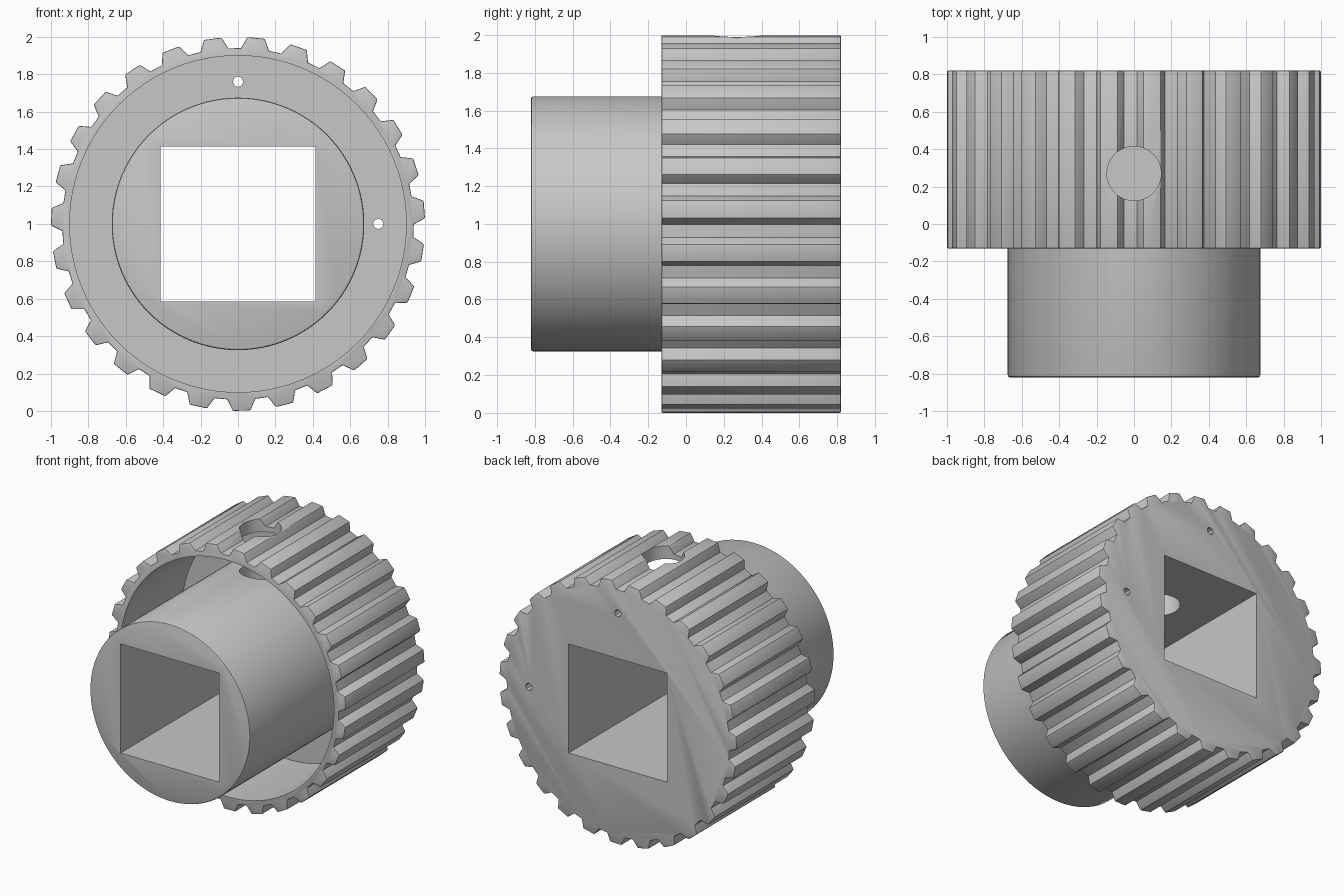
import bpy, bmesh, math
from mathutils import Matrix, Vector

cube = bpy.data.objects.get("Cube")
if cube:
    bpy.data.objects.remove(cube, do_unlink=True)

TEETH, ROOT_R, TIP_R = 27, 0.94, 1.0
FRONT, RIM, FLOOR, BACK = -0.82, -0.13, 0.61, 0.82
CENTRE = Vector((0, 0, 1))

steel = bpy.data.materials.new("plain grey")
steel.use_nodes = True
steel.diffuse_color = (0.57, 0.57, 0.57, 1)
steel.node_tree.nodes["Principled BSDF"].inputs["Base Color"].default_value = steel.diffuse_color


def prism(name, points, y0, y1):
    """Extrude an x/z outline from y0 to y1 around the axle."""
    bm = bmesh.new()
    face = bm.faces.new([bm.verts.new((x, y0, z + 1)) for x, z in points])
    new = bmesh.ops.extrude_face_region(bm, geom=[face])["geom"]
    bmesh.ops.translate(bm, vec=(0, y1 - y0, 0),
                        verts=[v for v in new if isinstance(v, bmesh.types.BMVert)])
    bmesh.ops.recalc_face_normals(bm, faces=bm.faces)
    mesh = bpy.data.meshes.new(name)
    bm.to_mesh(mesh)
    bm.free()
    mesh.materials.append(steel)
    obj = bpy.data.objects.new(name, mesh)
    bpy.context.collection.objects.link(obj)
    return obj


def circle(r, n, cx=0, cz=0):
    return [(cx + r * math.cos(math.tau * i / n), cz + r * math.sin(math.tau * i / n))
            for i in range(n)]


def soften(obj, width, angle):
    mod = obj.modifiers.new("soft edges", "BEVEL")
    mod.width, mod.segments = width, 2
    mod.limit_method, mod.angle_limit = "ANGLE", math.radians(angle)


def combine(obj, other, operation):
    other.hide_render = True
    mod = obj.modifiers.new(operation.lower(), "BOOLEAN")
    mod.operation, mod.solver, mod.object = operation, "EXACT", other


# Toothed pulley outline: trapezoid teeth, one just off the lowest point
outline = []
for i in range(TEETH):
    a = math.radians(-88.9) + math.tau * i / TEETH
    for offset, r in ((-0.08, ROOT_R), (-0.047, TIP_R), (0.047, TIP_R), (0.08, ROOT_R)):
        outline.append((r * math.cos(a + offset), r * math.sin(a + offset)))
pulley = prism("toothed_pulley", outline, RIM, BACK)
soften(pulley, 0.006, 60)

# Recess behind the rim, leaving the back plate
pocket = prism("pocket_cutter", circle(0.9, 96), RIM - 0.2, FLOOR)
combine(pulley, pocket, "DIFFERENCE")

# Round hub joined to the back plate
hub = prism("hub", circle(0.675, 96), FRONT, (FLOOR + BACK) / 2)
soften(hub, 0.012, 60)
combine(pulley, hub, "UNION")

# Square bore through everything
s = 0.415
bore = prism("bore_cutter", [(-s, -s), (s, -s), (s, s), (-s, s)], FRONT - 0.1, BACK + 0.1)
combine(pulley, bore, "DIFFERENCE")

# Two pin holes in the back plate
pins = [prism("pin_hole_cutter", circle(0.028, 8, x, z), FLOOR - 0.1, BACK + 0.1)
        for x, z in ((0, 0.76), (0.75, 0))]
# Screw hole from the top of the rim down into the bore
screw = prism("screw_hole_cutter", circle(0.145, 48), -0.5, 0.5)
screw.data.transform(Matrix.Translation((0, 0.27, 1.7)) @ Matrix.Rotation(math.pi / 2, 4, "X")
                     @ Matrix.Translation(-CENTRE))
for cutter in pins + [screw]:
    combine(pulley, cutter, "DIFFERENCE")

# Bake the modifiers and drop the helpers
bpy.context.view_layer.update()
depsgraph = bpy.context.evaluated_depsgraph_get()
mesh = bpy.data.meshes.new_from_object(pulley.evaluated_get(depsgraph))
pulley.modifiers.clear()
pulley.data = mesh
for helper in [pocket, hub, bore, screw] + pins:
    bpy.data.objects.remove(helper, do_unlink=True)

bpy.ops.object.select_all(action="DESELECT")
pulley.select_set(True)
bpy.context.view_layer.objects.active = pulley
bpy.ops.object.shade_smooth_by_angle(angle=math.radians(25))
